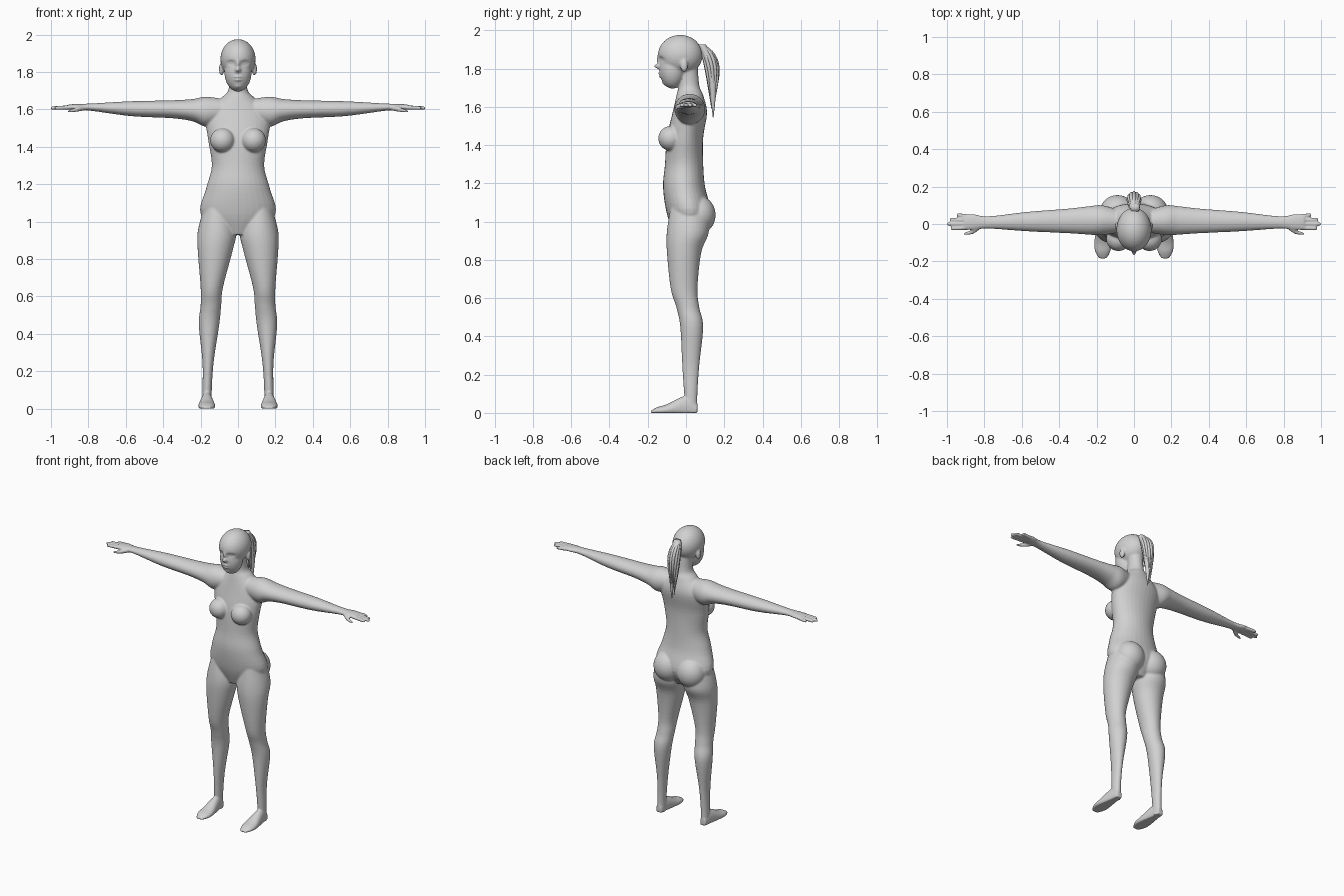
import bpy
import bmesh
import math
import random
from mathutils import Vector, Matrix

default_cube = bpy.data.objects.get("Cube")
if default_cube:
    bpy.data.objects.remove(default_cube, do_unlink=True)

GREY = (.64, .64, .64, 1)
clay = bpy.data.materials.new("plain_grey")
clay.use_nodes = True
clay.diffuse_color = GREY
clay.node_tree.nodes["Principled BSDF"].inputs["Base Color"].default_value = GREY

ACROSS, DEPTH, UP = Matrix.Identity(3)
PLANES = {"along_x": (DEPTH, UP), "along_y": (ACROSS, UP), "along_z": (ACROSS, DEPTH)}


def smooth_path(points, steps=5):
    """Rounded curve through the given rings."""
    padded = [points[0], *points, points[-1]]
    path = []
    for before, start, end, after in zip(padded, padded[1:], padded[2:], padded[3:]):
        for step in range(steps):
            t = step / steps
            ease_in, ease_out = t * t * (3 - 2 * t), t * (1 - t)
            path.append([
                b + (c - b) * ease_in + ease_out * ((1 - t) * (c - a) - t * (d - b)) / 2
                for a, b, c, d in zip(before, start, end, after)
            ])
    path.append(list(points[-1]))
    return path


def loft(bm, rings, direction="along_z", side=1, sides=32):
    """Closed tube through rings of centre and two half sizes."""
    first, second = PLANES[direction]
    loops = []
    for x, y, z, wide, tall in smooth_path(rings):
        loop = []
        for index in range(sides):
            angle = math.tau * index / sides
            spot = Vector((x, y, z)) + first * wide * math.cos(angle) + second * tall * math.sin(angle)
            spot.x *= side
            spot.z = max(spot.z, 0)
            loop.append(bm.verts.new(spot))
        loops.append(loop)
    for lower, upper in zip(loops, loops[1:]):
        for index in range(sides):
            bm.faces.new((lower[index - 1], lower[index], upper[index], upper[index - 1]))
    bm.faces.new(loops[0])
    bm.faces.new(loops[-1])


def ball(bm, centre, size, side=1):
    place = Matrix.Diagonal((side, 1, 1, 1)) @ Matrix.Translation(centre) @ Matrix.Diagonal((*size, 1))
    bmesh.ops.create_uvsphere(bm, u_segments=32, v_segments=16, radius=1, matrix=place)


def section(z, inner, outer, front, back):
    """Horizontal ring described by its four extents."""
    return (inner + outer) / 2, (front + back) / 2, z, (outer - inner) / 2, (back - front) / 2


def trunk(z, half, front, back):
    return section(z, -half, half, front, back)


def arm_ring(x, depth, height):
    """The arm's underside swells more than its top."""
    return x, depth / 4, 1.62 - height * .4, depth, height


def foot_ring(y, half, top):
    """Sole flat on the ground, instep at the given height."""
    return .167, y, top / 3, half, top * 2 / 3


def add_object(name, mesh):
    if not mesh.materials:
        mesh.materials.append(clay)
    mesh.shade_smooth()
    added = bpy.data.objects.new(name, mesh)
    bpy.context.collection.objects.link(added)
    return added


def finish(name, bm):
    bmesh.ops.recalc_face_normals(bm, faces=bm.faces)
    mesh = bpy.data.meshes.new(name)
    bm.to_mesh(mesh)
    bm.free()
    return add_object(name, mesh)


# Torso and neck
bm = bmesh.new()
loft(bm, [
    trunk(z=.93, half=.08, front=-.06, back=.07),
    trunk(z=1.04, half=.2, front=-.1, back=.13),
    trunk(z=1.18, half=.17, front=-.12, back=.1),
    trunk(z=1.3, half=.14, front=-.11, back=.09),
    trunk(z=1.44, half=.16, front=-.1, back=.09),
    trunk(z=1.57, half=.17, front=-.07, back=.11),
    trunk(z=1.66, half=.09, front=-.05, back=.09),
    trunk(z=1.71, half=.05, front=-.04, back=.07),
    trunk(z=1.83, half=.05, front=-.04, back=.06),
])

# Skull and face
ball(bm, centre=(0, -.03, 1.87), size=(.094, .117, .106))
ball(bm, centre=(0, -.07, 1.8), size=(.073, .07, .105))

# Limbs and paired forms
for side in (1, -1):
    loft(bm, [
        section(z=1.08, inner=.05, outer=.18, front=-.08, back=.1),
        section(z=.95, inner=.01, outer=.215, front=-.1, back=.12),
        section(z=.84, inner=.03, outer=.215, front=-.1, back=.08),
        section(z=.65, inner=.08, outer=.2, front=-.08, back=.06),
        section(z=.55, inner=.09, outer=.2, front=-.05, back=.07),
        section(z=.45, inner=.1, outer=.21, front=-.03, back=.09),
        section(z=.25, inner=.13, outer=.19, front=-.02, back=.07),
        section(z=.1, inner=.14, outer=.19, front=-.01, back=.06),
        section(z=0, inner=.14, outer=.19, front=0, back=.06),
    ], side=side)
    loft(bm, [
        foot_ring(y=.06, half=.02, top=.05),
        foot_ring(y=0, half=.03, top=.09),
        foot_ring(y=-.1, half=.046, top=.045),
        foot_ring(y=-.15, half=.04, top=.03),
        foot_ring(y=-.186, half=.02, top=.01),
    ], "along_y", side)
    loft(bm, [
        arm_ring(x=.08, depth=.06, height=.06),
        arm_ring(x=.17, depth=.08, height=.08),
        arm_ring(x=.24, depth=.076, height=.06),
        arm_ring(x=.35, depth=.066, height=.048),
        arm_ring(x=.57, depth=.052, height=.04),
        arm_ring(x=.78, depth=.033, height=.02),
        arm_ring(x=.86, depth=.043, height=.016),
        arm_ring(x=.91, depth=.036, height=.01),
    ], "along_x", side)

    # Four fingers fan out from the palm, the thumb points forward
    for index, reach in enumerate((.95, .985, 1, .98)):
        root = .04 - .02 * index
        loft(bm, [
            (.88, root, 1.612, .011, .012),
            (reach - .012, root * 1.2, 1.608, .01, .01),
            (reach, root * 1.2, 1.606, .006, .006),
        ], "along_x", side)
    loft(bm, [
        (.81, 0, 1.61, .016, .014),
        (.86, -.04, 1.6, .013, .013),
        (.91, -.053, 1.589, .006, .006),
    ], "along_x", side)

    ball(bm, (.083, -.08, 1.435), (.066, .065, .065), side)
    ball(bm, (.088, .065, 1.035), (.095, .09, .1), side)
    ball(bm, (.088, -.01, 1.815), (.014, .02, .034), side)

# Fuse the parts into one skin
rough = finish("rough_body", bm)
fuse = rough.modifiers.new("fuse", "REMESH")
fuse.mode = "VOXEL"
fuse.voxel_size = .0052
relax = rough.modifiers.new("relax", "SMOOTH")
relax.iterations = 8
graph = bpy.context.evaluated_depsgraph_get()
skin = bpy.data.meshes.new_from_object(rough.evaluated_get(graph))
bpy.data.objects.remove(rough, do_unlink=True)
body = add_object("body", skin)


def press(x, z, wide, tall, push):
    """Soft push along the depth of the face, on both sides."""
    for vert in skin.vertices:
        if vert.co.y < -.06 and vert.co.z > 1.69:
            across = (abs(vert.co.x) - x) / wide
            along = (vert.co.z - z) / tall
            vert.co.y += push * math.exp(-across * across - along * along)


# Nose, eyes, mouth and chin
press(x=0, z=1.812, wide=.013, tall=.012, push=-.026)
press(x=0, z=1.84, wide=.01, tall=.022, push=-.012)
press(x=.037, z=1.848, wide=.02, tall=.012, push=.014)
press(x=.037, z=1.847, wide=.012, tall=.006, push=-.006)
press(x=0, z=1.774, wide=.02, tall=.006, push=-.008)
press(x=0, z=1.758, wide=.018, tall=.006, push=-.008)
press(x=0, z=1.72, wide=.02, tall=.012, push=-.006)


def lock(bm, angle, spread, drop, thickness):
    """Hanging lock of hair that swells, then tapers to a point."""
    rings = []
    for step in range(9):
        fall = step / 8
        swell = math.sin(math.pi * fall ** .7)
        away = .008 + spread * swell
        rings.append((
            away * math.cos(angle),
            .142 - .06 * (1 - fall) ** 4 + away * math.sin(angle),
            1.925 - drop * fall,
            .002 + thickness * (1 - fall) + thickness * swell / 2,
            .002 + thickness * (1 - fall) + thickness * swell / 2,
        ))
    loft(bm, rings, sides=12)


# Ponytail: a core surrounded by loose locks
random.seed(4)
bm = bmesh.new()
lock(bm, angle=0, spread=0, drop=.38, thickness=.02)
for index in range(12):
    lock(bm, math.tau * index / 12, .022, random.uniform(.26, .36), .007)
finish("ponytail", bm)
